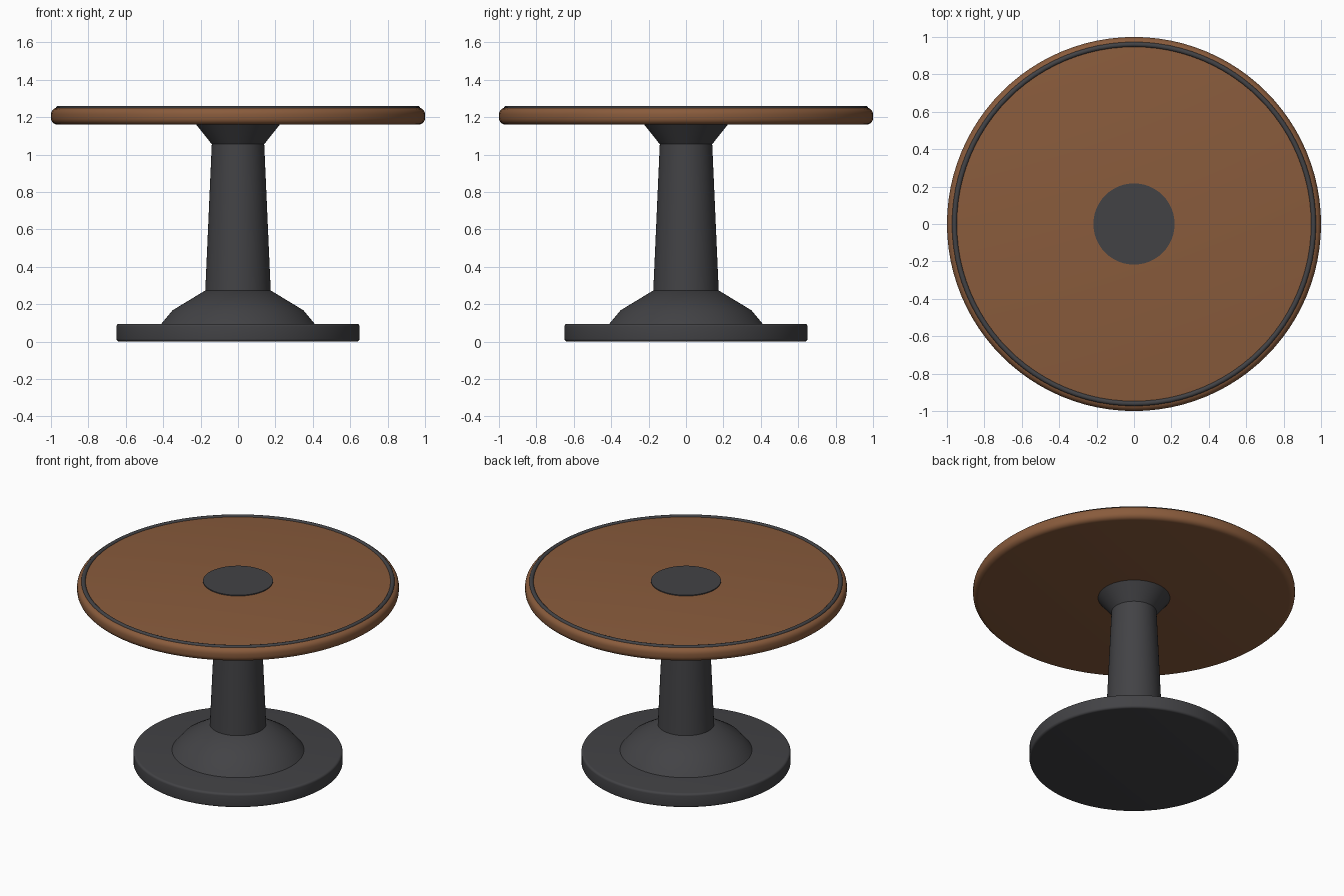
import bpy
import bmesh
import math

if "Cube" in bpy.data.objects:
    bpy.data.objects.remove(bpy.data.objects["Cube"])

SEGMENTS = 96


def material(name, rgb):
    mat = bpy.data.materials.new(name)
    mat.diffuse_color = (*rgb, 1)
    mat.use_nodes = True
    mat.node_tree.nodes["Principled BSDF"].inputs["Base Color"].default_value = mat.diffuse_color
    return mat


WOOD = material("wood", (0.25, 0.105, 0.045))
METAL = material("dark_metal", (0.055, 0.055, 0.06))


def finish(obj, mat):
    obj.data.materials.append(mat)
    bpy.ops.object.select_all(action="DESELECT")
    obj.select_set(True)
    bpy.context.view_layer.objects.active = obj
    bpy.ops.object.shade_smooth_by_angle(angle=math.radians(32))


def lathe(name, profile, mat):
    """Closed solid turned around z from (radius, height) points, bottom to top."""
    bm = bmesh.new()
    rings = []
    for r, z in profile:
        angles = [2 * math.pi * i / SEGMENTS for i in range(SEGMENTS)]
        rings.append([bm.verts.new((r * math.cos(a), r * math.sin(a), z)) for a in angles])
    for low, high in zip(rings, rings[1:]):
        for i in range(SEGMENTS):
            j = (i + 1) % SEGMENTS
            bm.faces.new((low[i], low[j], high[j], high[i]))
    bm.faces.new(rings[0][::-1])
    bm.faces.new(rings[-1])
    mesh = bpy.data.meshes.new(name)
    bm.to_mesh(mesh)
    bm.free()
    obj = bpy.data.objects.new(name, mesh)
    bpy.context.collection.objects.link(obj)
    finish(obj, mat)


def rounded_disc(radius, bottom, top, bevel, steps=5):
    """Disc profile with rounded lower and upper edges."""
    arc = [math.pi / 2 * i / steps for i in range(steps + 1)]
    inner = radius - bevel
    lower = [(inner + bevel * math.sin(a), bottom + bevel * (1 - math.cos(a))) for a in arc]
    upper = [(inner + bevel * math.cos(a), top - bevel * (1 - math.sin(a))) for a in arc]
    return lower + upper


# Pedestal
lathe("base_disc", rounded_disc(0.65, 0.0, 0.095, 0.015), METAL)
lathe("base_flare", [(0.41, 0.09), (0.41, 0.095), (0.35, 0.167), (0.172, 0.275)], METAL)
lathe("column", [(0.175, 0.27), (0.14, 1.06)], METAL)
lathe("collar", [(0.14, 1.055), (0.225, 1.162)], METAL)

# Tabletop with its centre plate
lathe("tabletop", rounded_disc(1.0, 1.16, 1.25, 0.035), WOOD)
lathe("centre_plate", [(0.217, 1.245), (0.217, 1.256)], METAL)

# Inlaid trim ring
bpy.ops.mesh.primitive_torus_add(major_radius=0.96, minor_radius=0.014, location=(0, 0, 1.246),
                                 major_segments=SEGMENTS, minor_segments=12)
trim = bpy.context.object
trim.name = "trim_ring"
finish(trim, METAL)
